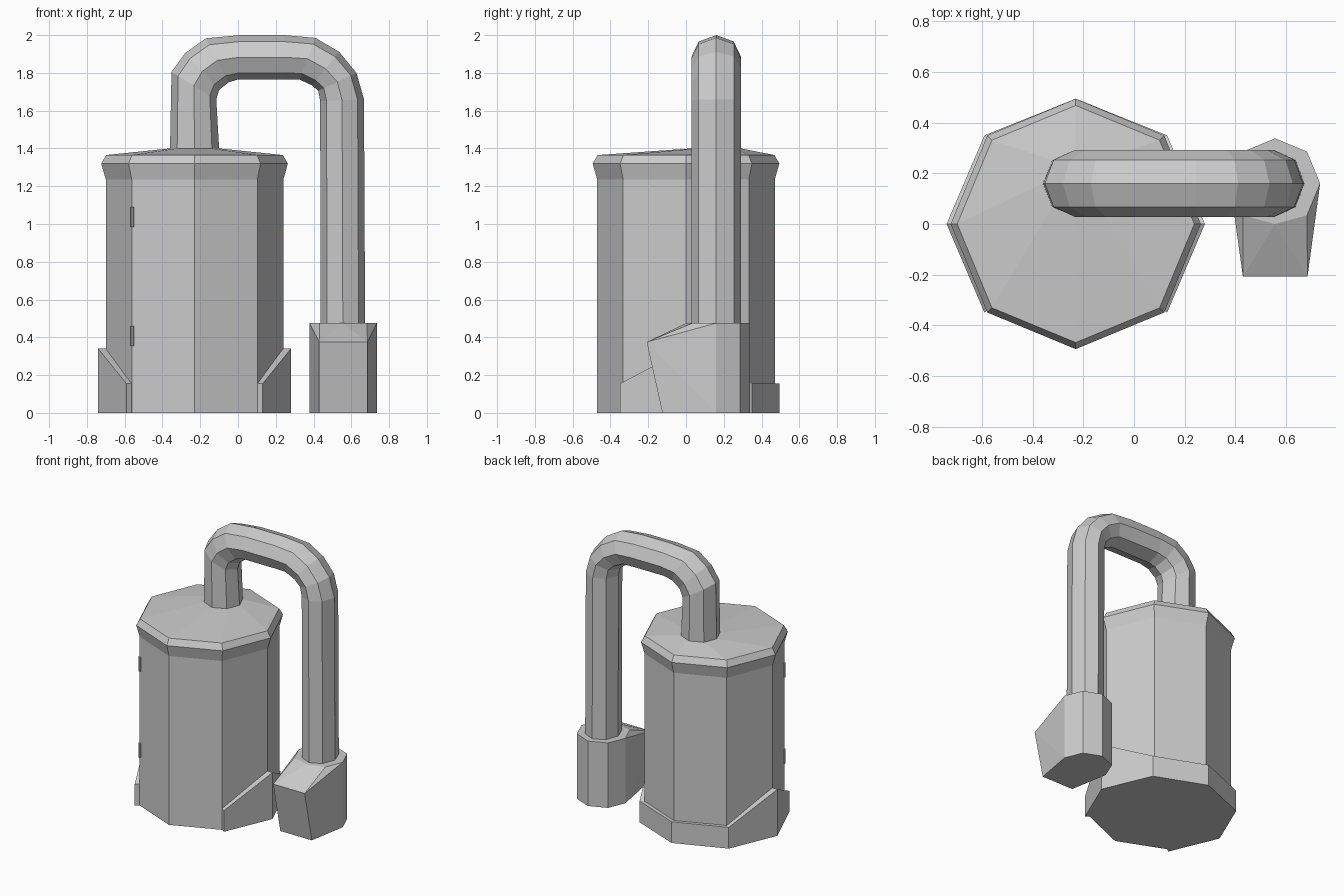
import bpy, bmesh
from math import sin, cos, radians
from mathutils import Vector

if "Cube" in bpy.data.objects:
    bpy.data.objects.remove(bpy.data.objects["Cube"])

TANK_X = -0.23
PIPE_Y = 0.16


def finish(name, bm):
    bmesh.ops.recalc_face_normals(bm, faces=bm.faces[:])
    mesh = bpy.data.meshes.new(name)
    bm.to_mesh(mesh)
    bm.free()
    obj = bpy.data.objects.new(name, mesh)
    bpy.context.collection.objects.link(obj)
    return obj


def loft(name, rings):
    """Skin a list of equal-length closed rings and cap both ends."""
    bm = bmesh.new()
    vs = [[bm.verts.new(p) for p in ring] for ring in rings]
    n = len(vs[0])
    for a, b in zip(vs, vs[1:]):
        for i in range(n):
            j = (i + 1) % n
            bm.faces.new((a[i], a[j], b[j], b[i]))
    bm.faces.new(vs[0])
    bm.faces.new(vs[-1])
    return finish(name, bm)


def octagon(cx, cy, z, r):
    return [(cx + r * cos(radians(45 * k)), cy + r * sin(radians(45 * k)), z)
            for k in range(8)]


# Tank body with flared rim; the lid slopes up to the off-centre pipe base
tank = [octagon(TANK_X, 0, z, r) for z, r in
        [(0, 0.47), (1.235, 0.47), (1.32, 0.494), (1.365, 0.468)]]
tank.append(octagon(TANK_X, PIPE_Y, 1.40, 0.131))
loft("tank", tank)

# Skirt around the back and sides, high at the two side corners
skirt = []
for k in range(-1, 6):
    a = radians(45 * k)
    h = 0.34 if k in (0, 4) else 0.155
    skirt.append([(TANK_X + r * cos(a), r * sin(a) * (0.97 if r > 0.48 else 1), z)
                  for r, z in [(0.46, 0), (0.51, 0), (0.51, h), (0.46, h)]])
loft("tank_skirt", skirt)

# Bent pipe: outer and inner bend points (x, z) of each ring
bend = [(-0.36, 1.40, -0.10, 1.40), (-0.352, 1.805, -0.115, 1.66),
        (-0.28, 1.905, -0.10, 1.71), (-0.17, 1.983, -0.05, 1.75),
        (0.01, 2.0, 0.0, 1.765), (0.245, 2.0, 0.25, 1.765),
        (0.41, 1.985, 0.325, 1.765), (0.535, 1.912, 0.39, 1.735),
        (0.627, 1.80, 0.425, 1.705), (0.667, 1.66, 0.435, 1.65),
        (0.673, 0.46, 0.437, 0.46)]
pipe = []
for ox, oz, ix, iz in bend:
    out, inn = Vector((ox, PIPE_Y, oz)), Vector((ix, PIPE_Y, iz))
    mid, half = (out + inn) / 2, (out - inn) / 2
    pipe.append([mid + half * cos(radians(45 * k))
                 + Vector((0, 0.132 * sin(radians(45 * k)), 0)) for k in range(8)])
loft("pipe", pipe)

# Outlet box: octagonal at the back, with a jutting front edge
top = octagon(0.557, PIPE_Y, 0.475, 0.178)
points = [(x, max(y, 0.0), z) for x, y, z in top]
points += [(x, y, 0) for x, y, z in top if y > PIPE_Y - 0.01]
points += [(x, y, z) for x in (0.43, 0.685) for y, z in [(-0.125, 0), (-0.208, 0.375)]]
bm = bmesh.new()
for p in points:
    bm.verts.new(p)
bmesh.ops.convex_hull(bm, input=bm.verts[:])
bmesh.ops.dissolve_limit(bm, angle_limit=radians(1), verts=bm.verts[:], edges=bm.edges[:])
finish("outlet_box", bm)

# Two small hinges on the front left corner of the tank
for i, z in enumerate((0.355, 0.985)):
    loft("hinge_%d" % (i + 1), [octagon(-0.56, -0.334, h, 0.011) for h in (z, z + 0.105)])
